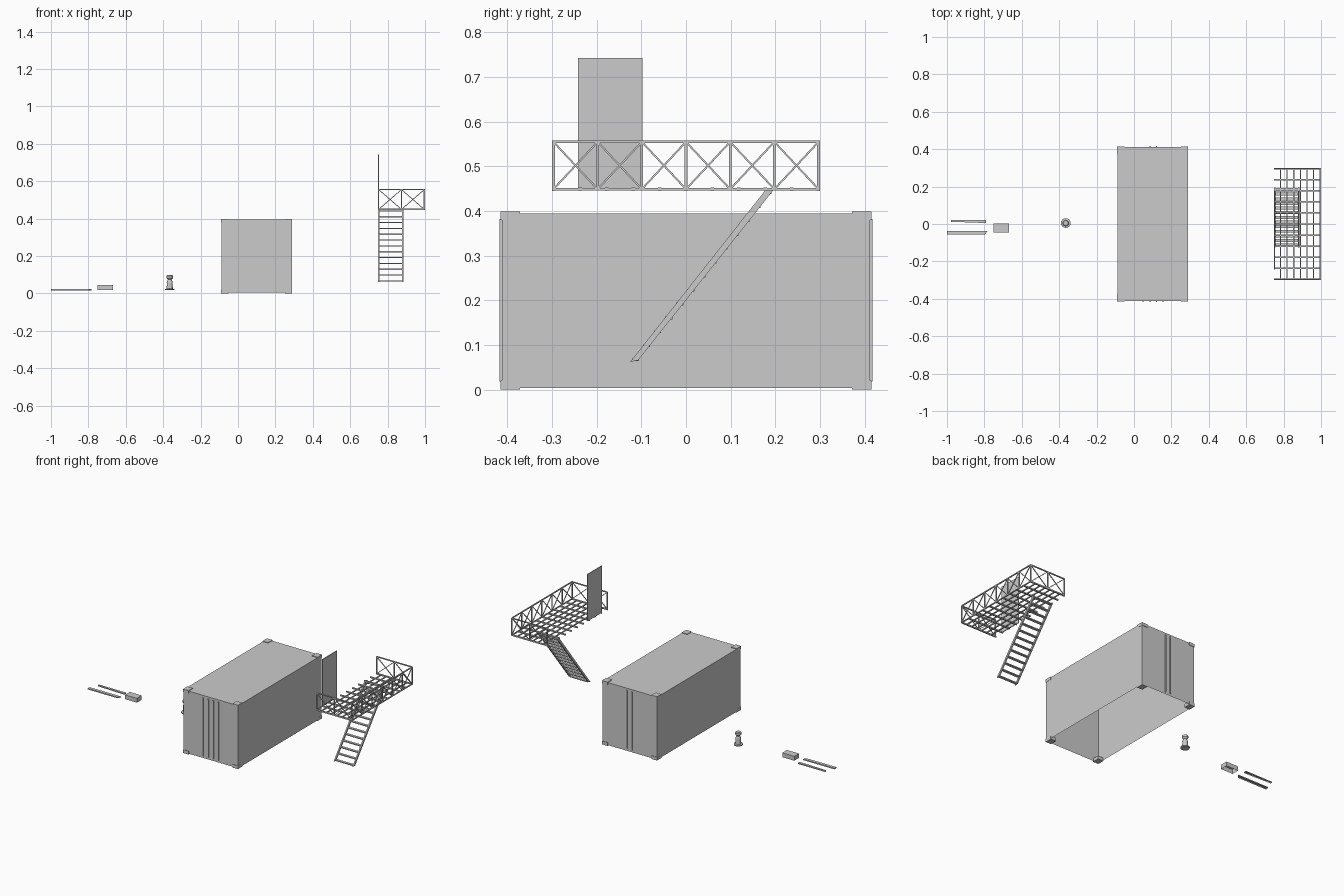
import bpy, bmesh, math
from mathutils import Vector, Matrix

if "Cube" in bpy.data.objects:
    bpy.data.objects.remove(bpy.data.objects["Cube"])


def make_object(name, bm):
    bmesh.ops.recalc_face_normals(bm, faces=bm.faces)
    mesh = bpy.data.meshes.new(name)
    bm.to_mesh(mesh)
    bm.free()
    obj = bpy.data.objects.new(name, mesh)
    bpy.context.collection.objects.link(obj)
    return obj


def add_box(bm, lo, hi):
    lo, hi = Vector(lo), Vector(hi)
    m = Matrix.Translation((lo + hi) / 2) @ Matrix.Diagonal((*(hi - lo), 1))
    return bmesh.ops.create_cube(bm, size=1, matrix=m)["verts"]


def add_bar(bm, a, b, w):
    """Square bar of width w from a to b."""
    a, b = Vector(a), Vector(b)
    d = b - a
    rot = d.to_track_quat('Z', 'Y').to_matrix().to_4x4()
    m = Matrix.Translation((a + b) / 2) @ rot @ Matrix.Diagonal((w, w, d.length, 1))
    bmesh.ops.create_cube(bm, size=1, matrix=m)


def add_prism(bm, outline, z0, z1):
    """Outline extruded upwards, capped on top, open underneath."""
    low = [bm.verts.new((x, y, z0)) for x, y in outline]
    top = [bm.verts.new((x, y, z1)) for x, y in outline]
    n = len(outline)
    for i in range(n):
        j = (i + 1) % n
        bm.faces.new((low[i], low[j], top[j], top[i]))
    bm.faces.new(top)


def rect(x0, x1, y0, y1):
    return [(x0, y0), (x1, y0), (x1, y1), (x0, y1)]


# Container shell, open underneath
X0, X1, Y = -0.09, 0.29, 0.412
bm = bmesh.new()
add_prism(bm, rect(X0 + 0.001, X1 - 0.001, -Y, Y), 0.004, 0.395)
make_object("container_shell", bm)

# Corner blocks
bm = bmesh.new()
for xa, xb in ((X0, X0 + 0.038), (X1 - 0.038, X1)):
    for ya, yb in ((-0.415, -0.372), (0.372, 0.415)):
        for za, zb in ((0, 0.02), (0.38, 0.399)):
            add_box(bm, (xa, ya, za), (xb, yb, zb))
make_object("container_corner_blocks", bm)

# Locking rods: four at the front, two at the back
bm = bmesh.new()
rods = [(x, -0.415) for x in (0.048, 0.085, 0.12, 0.155)]
rods += [(x, 0.415) for x in (0.085, 0.12)]
for x, y in rods:
    add_bar(bm, (x, y, 0.018), (x, y, 0.382), 0.006)
make_object("container_lock_rods", bm)

# Door panel
bm = bmesh.new()
add_box(bm, (0.749, -0.242, 0.45), (0.754, -0.098, 0.743))
make_object("door_panel", bm)

# Platform grating
PX0, PX1, PY, PZ, TOP = 0.752, 0.996, 0.3, 0.449, 0.558
bm = bmesh.new()
for i in range(11):
    y = -PY + 0.004 + i * (2 * PY - 0.008) / 10
    add_box(bm, (PX0 - 0.003, y - 0.004, PZ - 0.004), (PX1, y + 0.004, PZ + 0.004))
for i in range(7):
    x = 0.783 + i * (PX1 - 0.783) / 6
    add_box(bm, (x - 0.003, -PY, PZ - 0.003), (x + 0.003, PY, PZ + 0.003))
make_object("platform_grating", bm)


def railing(name, start, end, panels):
    """Rails, posts and crossed braces between two floor points."""
    bm = bmesh.new()
    pts = [Vector((*start, 0)).lerp(Vector((*end, 0)), i / panels) for i in range(panels + 1)]
    lo = [p + Vector((0, 0, PZ)) for p in pts]
    hi = [p + Vector((0, 0, TOP - 0.003)) for p in pts]
    add_bar(bm, lo[0], lo[-1], 0.006)
    add_bar(bm, hi[0], hi[-1], 0.006)
    for i in range(panels + 1):
        add_bar(bm, lo[i], hi[i], 0.006)
    for i in range(panels):
        add_bar(bm, lo[i], hi[i + 1], 0.004)
        add_bar(bm, hi[i], lo[i + 1], 0.004)
    make_object(name, bm)


E = PY - 0.003
railing("side_railing", (PX1, -E), (PX1, E), 6)
railing("front_railing", (PX0, -E), (PX1, -E), 2)
railing("back_railing", (PX0, E), (PX1, E), 2)

# Stair stringers: slanted side plates
bm = bmesh.new()
profile = [(-0.125, 0.062), (-0.107, 0.066), (0.196, 0.447), (0.178, 0.447)]
for xa, xb in ((0.749, 0.757), (0.878, 0.886)):
    a = [bm.verts.new((xa, y, z)) for y, z in profile]
    b = [bm.verts.new((xb, y, z)) for y, z in profile]
    bm.faces.new(a)
    bm.faces.new(b)
    for i in range(4):
        j = (i + 1) % 4
        bm.faces.new((a[i], a[j], b[j], b[i]))
make_object("stair_stringers", bm)

# Stair treads
bm = bmesh.new()
for i in range(13):
    t = i / 12
    y, z = -0.113 + t * 0.297, 0.067 + t * 0.374
    add_box(bm, (0.755, y - 0.008, z - 0.003), (0.88, y + 0.008, z + 0.003))
make_object("stair_treads", bm)

# Small turned post
bm = bmesh.new()
profile = [(0, 0.017), (0.026, 0.017), (0.026, 0.023), (0.017, 0.025), (0.015, 0.05),
           (0.016, 0.06), (0.010, 0.073), (0.018, 0.083), (0.018, 0.094), (0.013, 0.098), (0, 0.098)]
vs = [bm.verts.new((r - 0.365, 0.005, z)) for r, z in profile]
es = [bm.edges.new((vs[i], vs[i + 1])) for i in range(len(vs) - 1)]
bmesh.ops.spin(bm, geom=vs + es, cent=(-0.365, 0.005, 0), axis=(0, 0, 1),
               angle=math.tau, steps=16, use_duplicate=False)
bmesh.ops.remove_doubles(bm, verts=bm.verts, dist=0.0001)
post = make_object("turned_post", bm)
bpy.context.view_layer.objects.active = post
post.select_set(True)
bpy.ops.object.shade_smooth_by_angle(angle=math.radians(30))

# Small open-bottomed box
bm = bmesh.new()
add_prism(bm, rect(-0.75, -0.667, -0.045, 0.002), 0.018, 0.045)
make_object("small_box", bm)

# Two flat channel strips
bm = bmesh.new()
add_prism(bm, [(-0.978, 0.012), (-0.79, 0.005), (-0.79, 0.022), (-0.978, 0.022)], 0.016, 0.023)
make_object("tapered_strip", bm)
bm = bmesh.new()
add_prism(bm, [(-1.0, -0.056), (-0.797, -0.056), (-0.783, -0.037), (-1.0, -0.037)], 0.016, 0.023)
make_object("angled_strip", bm)
